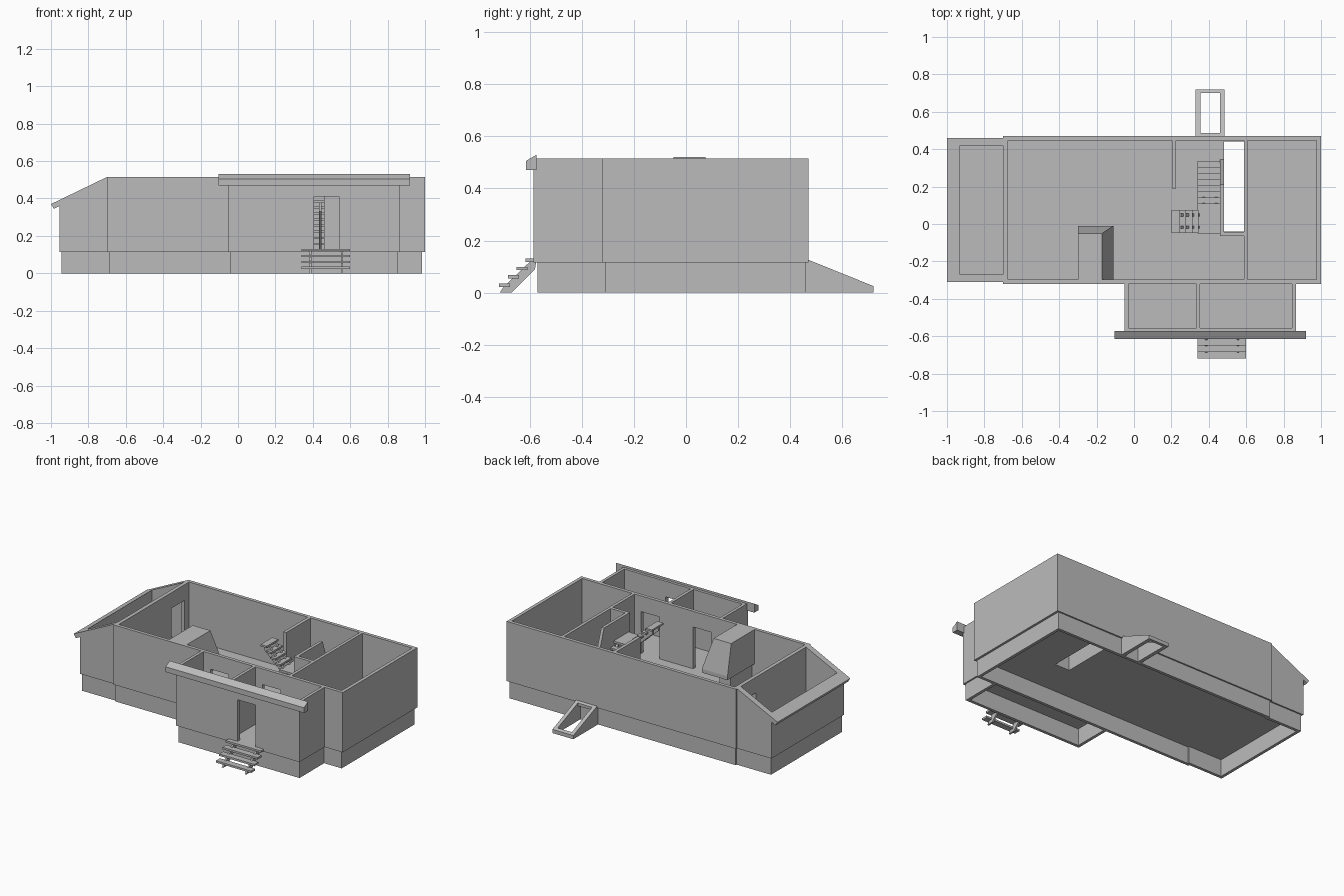
import bpy, bmesh
from mathutils import Vector

if "Cube" in bpy.data.objects:
    bpy.data.objects.remove(bpy.data.objects["Cube"], do_unlink=True)

grey = bpy.data.materials.new("plain grey")
grey.use_nodes = True
COLOUR = (0.5, 0.5, 0.5, 1)
grey.diffuse_color = COLOUR
grey.node_tree.nodes["Principled BSDF"].inputs["Base Color"].default_value = COLOUR


def finish(name, bm):
    bmesh.ops.recalc_face_normals(bm, faces=bm.faces)
    mesh = bpy.data.meshes.new(name)
    bm.to_mesh(mesh)
    bm.free()
    mesh.materials.append(grey)
    obj = bpy.data.objects.new(name, mesh)
    bpy.context.collection.objects.link(obj)
    return obj


def box(name, x, y, z):
    """Box from three (low, high) ranges."""
    bm = bmesh.new()
    bmesh.ops.create_cube(bm, size=1)
    for v in bm.verts:
        v.co = [r[0] if c < 0 else r[1] for c, r in zip(v.co, (x, y, z))]
    return finish(name, bm)


def prism(name, axis, profile, span):
    """Extrude a (horizontal, z) profile along the x or y axis."""
    bm = bmesh.new()
    a, b = span
    place = (lambda h, z: (a, h, z)) if axis == "x" else (lambda h, z: (h, a, z))
    face = bm.faces.new([bm.verts.new(place(h, z)) for h, z in profile])
    ext = bmesh.ops.extrude_face_region(bm, geom=[face])["geom"]
    shift = Vector((b - a, 0, 0) if axis == "x" else (0, b - a, 0))
    bmesh.ops.translate(bm, vec=shift, verts=[e for e in ext if isinstance(e, bmesh.types.BMVert)])
    return finish(name, bm)


BASE, TOP, DOOR = 0.13, 0.515, 0.41


def wall(name, x, y, doors=(), along="x"):
    """Full-height wall with doorways given as ranges along its run."""
    run = x if along == "x" else y

    def piece(part, lo, hi, z):
        r = (lo, hi)
        box(name + part, r if along == "x" else x, y if along == "x" else r, z)

    start = run[0]
    for i, (d0, d1) in enumerate(doors):
        piece(f"_part_{i}", start, d0, (BASE, TOP))
        piece(f"_lintel_{i}", d0, d1, (DOOR, TOP))
        start = d1
    piece("", start, run[1], (BASE, TOP))


# Foundation walls, open underneath
LOW = (0, BASE)
T = 0.02
box("foundation_back", (-0.69, 0.985), (0.46 - T, 0.46), LOW)
box("foundation_front", (-0.69, 0.985), (-0.31, -0.31 + T), LOW)
box("foundation_left", (0.985 - T, 0.985), (-0.31, 0.46), LOW)
box("porch_foundation_front", (-0.04, 0.855), (-0.57, -0.57 + T), LOW)
for x in (-0.04, 0.855 - T):
    box("porch_foundation_side", (x, x + T), (-0.57, -0.31), LOW)
for y in (-0.30, 0.45 - T):
    box("lean_to_foundation_side", (-0.945, -0.69 + T), (y, y + T), LOW)
box("lean_to_foundation_end", (-0.945, -0.945 + T), (-0.30, 0.45), LOW)

# Floors, with an opening over the cellar
FLOOR = (0.115, BASE)
box("main_floor", (-0.70, 0.48), (-0.32, 0.47), FLOOR)
box("left_room_floor", (0.59, 1.0), (-0.32, 0.47), FLOOR)
box("passage_floor", (0.48, 0.59), (-0.32, -0.04), FLOOR)
box("opening_back_edge", (0.48, 0.59), (0.445, 0.47), FLOOR)
box("porch_floor", (-0.05, 0.865), (-0.585, -0.32), FLOOR)
box("lean_to_floor", (-0.955, -0.70), (-0.31, 0.46), FLOOR)

# Outer walls
wall("back_wall", (-0.70, 1.0), (0.447, 0.47))
wall("front_wall", (-0.70, 1.0), (-0.32, -0.297), [(0.02, 0.155), (0.405, 0.54)])
wall("left_wall", (0.977, 1.0), (-0.297, 0.447), along="y")
wall("right_wall", (-0.70, -0.675), (-0.297, 0.447), [(0.26, 0.40)], along="y")

# Front porch rooms
wall("porch_front_wall", (-0.05, 0.865), (-0.585, -0.555), [(0.405, 0.54)])
for n, x in (("right", -0.05), ("middle", 0.333), ("left", 0.845)):
    wall(f"porch_{n}_wall", (x, x + 0.02), (-0.555, -0.32), along="y")
prism("porch_eave", "x", [(-0.615, 0.47), (-0.573, 0.47), (-0.573, 0.53), (-0.615, 0.505)],
      (-0.105, 0.92))

# Inner partitions
wall("room_partition", (0.588, 0.608), (-0.297, 0.447), along="y")
wall("short_partition", (0.203, 0.225), (0.19, 0.447), along="y")
wall("stairwell_front_wall", (0.46, 0.588), (-0.065, -0.043))
prism("stairwell_side_wall", "x",
      [(-0.043, BASE), (0.345, BASE), (0.21, TOP), (-0.043, TOP)], (0.46, 0.48))

# Lean-to with an open sloping roof frame
def roof_top(x):
    return TOP + (x + 0.70) * 0.483


def roof_under(x):
    return 0.485 + (x + 0.70) * 0.49


for y in (-0.31, 0.42):
    span = (y, y + 0.04)
    prism("lean_to_side_wall", "y", [(-0.70, BASE), (-0.955, BASE), (-0.955, roof_under(-0.955)),
                                     (-0.70, 0.485)], span)
    prism("lean_to_roof_rake", "y", [(-0.70, 0.485), (-0.93, roof_under(-0.93)),
                                     (-0.93, roof_top(-0.93)), (-0.70, TOP)], span)
prism("lean_to_end_wall", "y", [(-0.955, BASE), (-0.93, BASE), (-0.93, roof_under(-0.93)),
                                (-0.955, roof_under(-0.955))], (-0.27, 0.42))
prism("lean_to_roof_eave", "y", [(-0.93, roof_under(-0.93)), (-0.985, 0.345), (-1.0, 0.37),
                                 (-0.93, roof_top(-0.93))], (-0.31, 0.46))

# Fireplace with a hood sloping on two sides
bm = bmesh.new()
rings = []
for x1, y1, z in ((-0.11, -0.01, 0.285), (-0.11, -0.01, 0.31), (-0.17, -0.05, TOP)):
    rings.append([bm.verts.new((x, y, z)) for x, y in
                  ((-0.30, -0.30), (x1, -0.30), (x1, y1), (-0.30, y1))])
for a, b in zip(rings, rings[1:]):
    for i in range(4):
        j = (i + 1) % 4
        bm.faces.new((a[i], a[j], b[j], b[i]))
bm.faces.new(rings[0])
bm.faces.new(rings[-1])
finish("fireplace_hood", bm)
box("fireplace_pier", (-0.28, -0.20), (-0.30, -0.07), (BASE, 0.285))

# Outside front steps on two bearers
for i in range(4):
    y, z = -0.718 + 0.034 * i, 0.035 + 0.032 * i
    box("front_step", (0.34, 0.60), (y, y + 0.042), (z - 0.013, z))
for x in (0.38, 0.55):
    prism("front_step_bearer", "x", [(-0.715, 0), (-0.67, 0), (-0.58, 0.09), (-0.575, 0.118),
                                     (-0.60, 0.118), (-0.70, 0.022)], (x, x + 0.012))

# Inside stair: lower flight, landing, upper flight
RISE = 0.0325
for i in range(7):
    y, z = 0.338 - 0.0325 * i, BASE + RISE * (i + 1)
    box("lower_tread", (0.34, 0.46), (y - 0.036, y), (z - 0.012, z))
for x in (0.365, 0.432):
    prism("lower_bearer", "x", [(0.335, BASE), (0.29, BASE), (0.09, 0.33), (0.09, 0.375),
                                (0.115, 0.355)], (x, x + 0.015))
landing = BASE + 8 * RISE
box("stair_landing", (0.34, 0.46), (-0.05, 0.11), (landing - 0.014, landing))
for i in range(4):
    x, z = 0.345 - 0.033 * i, landing + RISE * (i + 1)
    box("upper_tread", (x - (0.045 if i == 3 else 0.036), x), (-0.048, 0.075), (z - 0.012, z))
for y in (-0.025, 0.04):
    prism("upper_bearer", "y", [(0.36, landing - 0.012), (0.32, landing - 0.012), (0.21, 0.48),
                                (0.21, 0.506), (0.25, 0.506)], (y, y + 0.015))

# Sloping cellar hatch frame behind
hatch = [(0.46, 0), (0.72, 0), (0.72, 0.025), (0.46, 0.13)]
for x in (0.33, 0.46):
    prism("hatch_side", "x", hatch, (x, x + 0.025))
prism("hatch_end", "x", [(0.70, 0), (0.72, 0), (0.72, 0.025), (0.70, 0.033)], (0.355, 0.46))
prism("hatch_top_edge", "x", [(0.46, 0.10), (0.487, 0.10), (0.487, 0.119), (0.46, 0.13)],
      (0.355, 0.46))
